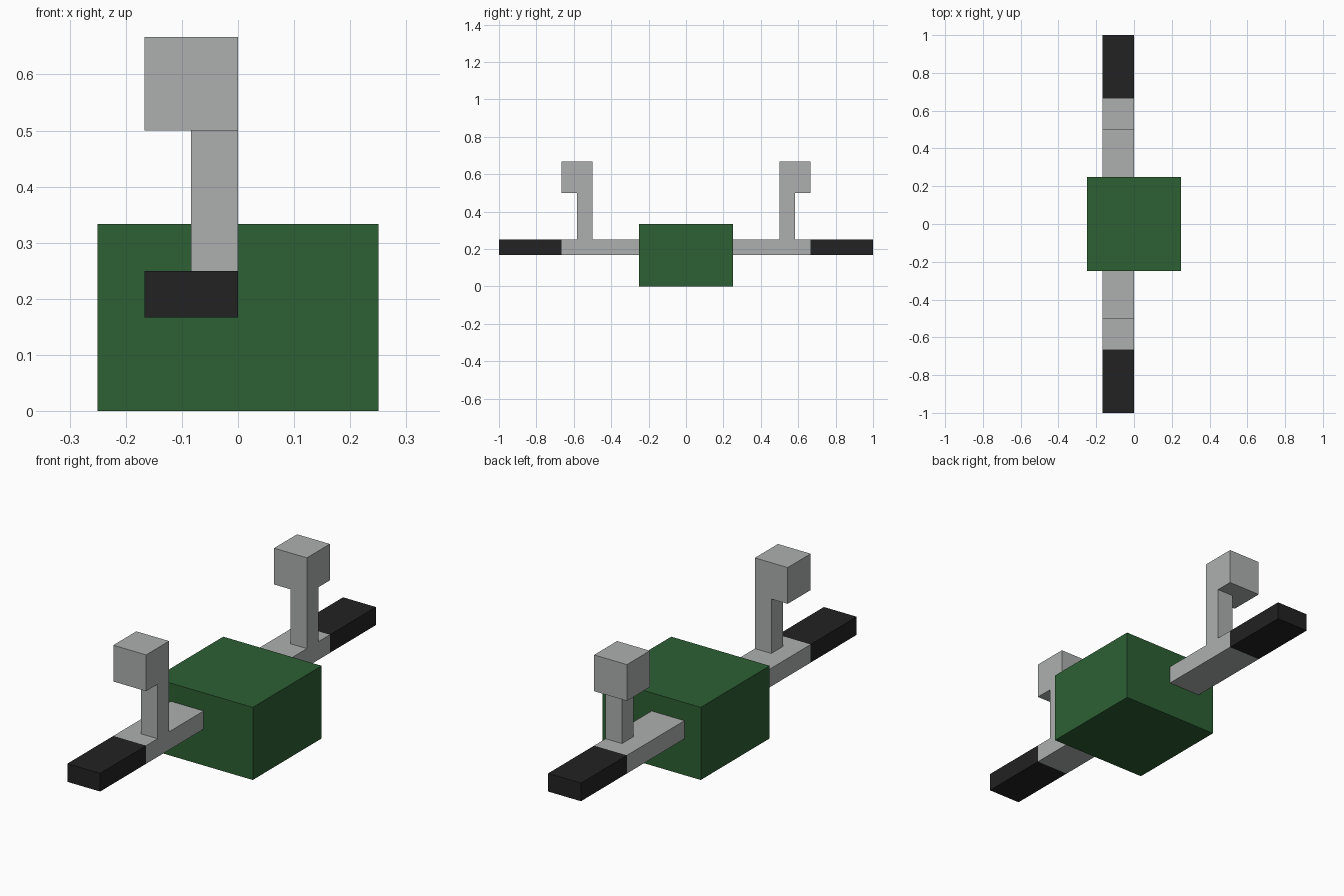
import bpy

if "Cube" in bpy.data.objects:
    bpy.data.objects.remove(bpy.data.objects["Cube"])

U = 1 / 12  # every part sits on a grid of this size


def material(name, colour):
    mat = bpy.data.materials.new(name)
    mat.diffuse_color = (*colour, 1)
    mat.use_nodes = True
    mat.node_tree.nodes["Principled BSDF"].inputs["Base Color"].default_value = mat.diffuse_color
    return mat


green = material("dark green", (0.026, 0.117, 0.034))
grey = material("light grey", (0.42, 0.43, 0.43))
black = material("black", (0.016, 0.016, 0.016))


def box(name, x, y, z, mat):
    """Box from (min, max) ranges given in grid units."""
    lo, hi = zip(x, y, z)
    bpy.ops.mesh.primitive_cube_add(
        size=1, location=[(a + b) / 2 * U for a, b in zip(lo, hi)])
    ob = bpy.context.object
    ob.name = name
    ob.scale = [(b - a) * U for a, b in zip(lo, hi)]
    bpy.ops.object.transform_apply(location=False, rotation=False, scale=True)
    ob.data.materials.append(mat)
    return ob


# Central block
box("body", (-3, 3), (-3, 3), (0, 4), green)

# Matching arm assemblies on the front and back
for side, s in (("front", -1), ("back", 1)):
    def span(a, b):
        return tuple(sorted((s * a, s * b)))

    box(side + "_arm", (-2, 0), span(3, 8), (2, 3), grey)
    box(side + "_grip", (-2, 0), span(8, 12), (2, 3), black)
    box(side + "_post", (-1, 0), span(6, 7), (3, 6), grey)
    box(side + "_post_head", (-2, 0), span(6, 8), (6, 8), grey)
